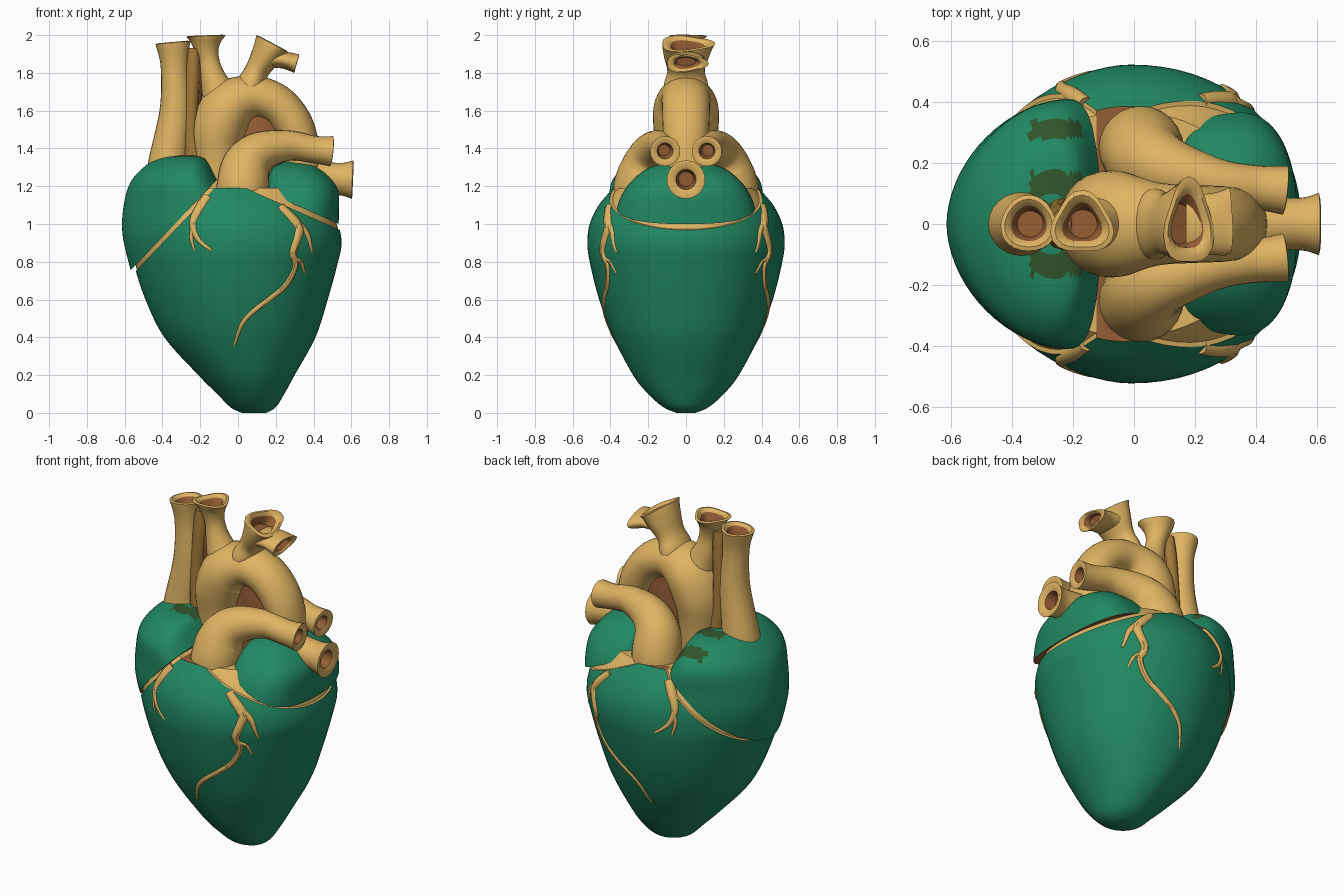
import bpy, bmesh, math
from mathutils import Vector

if "Cube" in bpy.data.objects:
    bpy.data.objects.remove(bpy.data.objects["Cube"])


def material(name, rgb):
    m = bpy.data.materials.new(name)
    m.diffuse_color = (*rgb, 1)
    m.use_nodes = True
    m.node_tree.nodes["Principled BSDF"].inputs["Base Color"].default_value = m.diffuse_color
    return m


GREEN = material("muscle green", (0.015, 0.25, 0.125))
TAN = material("vessel tan", (0.75, 0.46, 0.125))
BROWN = material("inner brown", (0.30, 0.11, 0.035))
OCHRE = material("tissue ochre", (0.36, 0.19, 0.04))
OLIVE = material("root olive", (0.03, 0.09, 0.025))


def spline(rows, sub):
    """Smooth curve through rows of any width."""
    out = []
    for i in range(len(rows) - 1):
        p = [rows[max(0, min(len(rows) - 1, i + k))] for k in (-1, 0, 1, 2)]
        for s in range(sub):
            t = s / sub
            out.append(tuple(0.5 * (2 * b + (c - a) * t + (2 * a - 5 * b + 4 * c - d) * t * t
                                    + (3 * b - a - 3 * c + d) * t ** 3)
                             for a, b, c, d in zip(*p)))
    out.append(tuple(rows[-1]))
    return out


def skin(rings, mat_rule=lambda i: 0):
    """Bridge rings of points into a capped skin."""
    bm = bmesh.new()
    vr = [[bm.verts.new(p) for p in r] for r in rings]
    n = len(vr[0])
    for i in range(len(vr) - 1):
        for j in range(n):
            k = (j + 1) % n
            f = bm.faces.new((vr[i][j], vr[i][k], vr[i + 1][k], vr[i + 1][j]))
            f.material_index = mat_rule(i)
    bm.faces.new(vr[0][::-1])
    f = bm.faces.new(vr[-1])
    f.material_index = mat_rule(len(vr) - 1)
    return bm


def finish(bm, name, mats, angle=45):
    bmesh.ops.recalc_face_normals(bm, faces=bm.faces[:])
    me = bpy.data.meshes.new(name)
    bm.to_mesh(me)
    bm.free()
    for m in mats:
        me.materials.append(m)
    for p in me.polygons:
        p.use_smooth = True
    me.set_sharp_from_angle(angle=math.radians(angle))
    ob = bpy.data.objects.new(name, me)
    bpy.context.collection.objects.link(ob)
    return ob


def tube(name, rows, ys=1.0, hollow=True, sub=6, n=24, wave=0.0, mat=TAN, bore=0.55):
    """Sweep a round section along rows of x, y, z, radius; optional open mouth."""
    pts = spline(rows, sub) if sub > 1 else rows
    rings = []

    def ring(c, t, r, w):
        side = (Vector((0, 1, 0)) - t * t.y).normalized()
        up = t.cross(side)
        res = []
        for j in range(n):
            a = math.tau * j / n
            q = r * (1 + w * math.cos(3 * a))
            res.append(c + side * (q * ys * math.cos(a)) + up * (q * math.sin(a)))
        return res

    for i, p in enumerate(pts):
        a, b = pts[max(0, i - 1)], pts[min(len(pts) - 1, i + 1)]
        t = (Vector(b[:3]) - Vector(a[:3])).normalized()
        c, r = Vector(p[:3]), p[3]
        rings.append(ring(c, t, r, wave * (i / (len(pts) - 1)) ** 6))
    lip = len(rings)
    if hollow:
        rings.append(ring(c + t * r * 0.04, t, r * 0.85, wave))
        rings.append(ring(c - t * r * 0.12, t, r * (bore + 0.08), wave))
        rings.append(ring(c - t * r * 0.7, t, r * bore * 0.85, 0))
    return finish(skin(rings, lambda i: int(hollow and i > lip)), name, [mat, BROWN])


def lobe(rows, inset=0.0, power=(2.1, 2.1), sub=5, n=72, mid=0.5):
    """Loft plan sections of z, x min, x max, half depth; power is for the +x and -x halves."""
    rings = []
    for z, x0, x1, y in spline(rows, sub):
        cx, r = x0 + (x1 - x0) * mid, []
        for j in range(n):
            c, s = math.cos(math.tau * j / n), math.sin(math.tau * j / n)
            rx, e = (x1 - cx, 2 / power[0]) if c > 0 else (cx - x0, 2 / power[1])
            r.append((cx + (rx - inset * 0.5) * math.copysign(abs(c) ** e, c),
                      (y - inset) * math.copysign(abs(s) ** e, s), z))
        rings.append(r)
    return skin(rings)


def cut(bm, point, normal, shift):
    """Remove everything on the normal's side and close the cut."""
    nv = Vector(normal).normalized()
    res = bmesh.ops.bisect_plane(bm, geom=bm.verts[:] + bm.edges[:] + bm.faces[:],
                                 plane_co=Vector(point) + nv * shift, plane_no=nv,
                                 clear_outer=True)
    edges = [e for e in res["geom_cut"] if isinstance(e, bmesh.types.BMEdge)]
    for f in bmesh.ops.holes_fill(bm, edges=edges, sides=0)["faces"]:
        f.material_index = 1


# Groove planes between ventricles and the two atria
RP, RN = (-0.54, 0, 0.77), Vector((-0.43, 0, 0.41))
LP, LN = (0.17, 0, 1.15), Vector((0.16, 0, 0.36))

BODY = [(0, 0.02, 0.15, 0.05), (0.03, -0.04, 0.2, 0.12), (0.1, -0.11, 0.245, 0.2),
        (0.2, -0.21, 0.30, 0.28), (0.4, -0.39, 0.41, 0.385), (0.6, -0.49, 0.475, 0.46),
        (0.8, -0.555, 0.53, 0.51), (0.9, -0.57, 0.548, 0.522), (1.0, -0.57, 0.53, 0.51),
        (1.1, -0.54, 0.48, 0.462), (1.19, -0.48, 0.42, 0.385)]
POWER = (2.1, 1.8)

# Ventricles
bm = lobe(BODY, power=POWER)
for f in bm.faces:
    if min(v.co.z for v in f.verts) > 1.185:
        f.material_index = 2
cut(bm, RP, RN, -0.012)
cut(bm, LP, LN, -0.016)
finish(bm, "ventricles", [GREEN, TAN, BROWN])

# Tan core seen in the grooves
finish(lobe(BODY[4:], 0.016, POWER), "groove_core", [TAN])

# Right atrium, widest towards the vessels, with an olive patch at the vessel roots
bm = lobe([(0.68, -0.54, 0.0, 0.34), (0.77, -0.572, 0.0, 0.37), (0.95, -0.612, 0.0, 0.41),
           (1.1, -0.605, -0.02, 0.41), (1.22, -0.57, -0.1, 0.395), (1.3, -0.5, -0.14, 0.33),
           (1.345, -0.43, -0.17, 0.24), (1.362, -0.36, -0.22, 0.1)], power=(2.4, 1.85), mid=0.68)
cut(bm, RP, -RN, -0.01)
for f in bm.faces:
    c = f.calc_center_median()
    if c.z > 1.25 and -0.34 < c.x < -0.17 and (0.08 < abs(c.y) < 0.17 or 0.28 < c.y < 0.34):
        f.material_index = 2
finish(bm, "right_atrium", [GREEN, BROWN, OLIVE])

# Left atrium
bm = lobe([(0.94, 0.1, 0.53, 0.39), (1.08, 0.13, 0.535, 0.368), (1.18, 0.145, 0.53, 0.325),
           (1.25, 0.16, 0.485, 0.265), (1.3, 0.185, 0.42, 0.19), (1.33, 0.25, 0.36, 0.08)],
          power=(2.5, 4.5), mid=0.44)
cut(bm, LP, -LN, -0.01)
finish(bm, "left_atrium", [GREEN, BROWN])

# Aortic arch and its branches
tube("aortic_arch", [(-0.1, 0, 1.12, 0.11), (-0.11, 0, 1.35, 0.125), (-0.1, 0, 1.5, 0.145),
                     (-0.04, 0, 1.62, 0.145), (0.08, 0, 1.67, 0.115), (0.2, 0, 1.635, 0.108),
                     (0.29, 0, 1.53, 0.105), (0.33, 0, 1.4, 0.1), (0.34, 0, 1.22, 0.1)],
     ys=1.18, hollow=False, n=32)
tube("arch_branch_right", [(-0.09, 0, 1.66, 0.1), (-0.135, 0, 1.78, 0.068), (-0.155, 0, 1.87, 0.055),
                           (-0.167, 0, 1.94, 0.07), (-0.17, 0, 1.995, 0.1)], wave=0.12)
tube("arch_branch_left", [(0.04, 0, 1.64, 0.075), (0.07, 0, 1.74, 0.075), (0.1, 0, 1.81, 0.064),
                          (0.14, 0, 1.88, 0.076), (0.18, 0, 1.955, 0.09)], ys=1.55, wave=0.12)
tube("arch_branch_stub", [(0.17, 0, 1.87, 0.045), (0.24, 0, 1.868, 0.045), (0.31, 0, 1.85, 0.05)],
     ys=2.2, wave=0.1)

# Vena cava and the web beside it
tube("vena_cava", [(-0.37, 0, 1.2, 0.125), (-0.368, 0, 1.33, 0.106), (-0.33, 0, 1.6, 0.085),
                   (-0.335, 0, 1.83, 0.074), (-0.345, 0, 1.96, 0.092)], wave=0.04)
for name, y, mat in (("web_core", 0, BROWN), ("web_front", -0.035, OCHRE), ("web_back", 0.035, OCHRE)):
    x = 0.0 if mat == BROWN else -0.015
    tube("vessel_" + name, [(-0.2 + x, y, 1.2, 0.06), (-0.235 + x, y, 1.5, 0.04),
                            (-0.225 + x, y * 0.6, 1.8, 0.04), (-0.235, y * 0.5, 1.93, 0.03)],
         ys=1.0, hollow=False, mat=mat, n=12)

# Dark tissue closing the space under the arch
tube("arch_web", [(0.12, 0, 1.15, 0.14), (0.12, 0, 1.4, 0.14), (0.12, 0, 1.6, 0.12)],
     ys=0.5, hollow=False, mat=BROWN, n=16)

# Pulmonary vein pointing sideways
tube("pulmonary_vein", [(0.36, 0, 1.25, 0.09), (0.5, 0, 1.24, 0.085), (0.56, 0, 1.237, 0.088),
                        (0.605, 0, 1.235, 0.102)], bore=0.45)


def body_y(x, z):
    """Half depth of the ventricles at x, z."""
    rows = spline(BODY, 5)
    a, b = next((a, b) for a, b in zip(rows, rows[1:]) if b[0] >= z)
    t = (z - a[0]) / (b[0] - a[0])
    _, x0, x1, y = [p + (q - p) * t for p, q in zip(a, b)]
    u, e = (2 * x - x0 - x1) / (x1 - x0), POWER[0] if 2 * x > x0 + x1 else POWER[1]
    return y * (1 - min(1, abs(u)) ** e) ** (1 / e)


# Coronary arteries as x, z, radius
CORONARY = {
    "main_left": [(0.22, 1.09, 0.026), (0.31, 0.99, 0.034), (0.31, 0.93, 0.028),
                  (0.285, 0.85, 0.026), (0.3, 0.78, 0.02), (0.25, 0.68, 0.02), (0.17, 0.61, 0.018),
                  (0.08, 0.54, 0.018), (0.02, 0.47, 0.014), (-0.02, 0.36, 0.008)],
    "side_left": [(0.31, 1.0, 0.024), (0.36, 0.95, 0.018), (0.39, 0.85, 0.008)],
    "low_left": [(0.28, 0.82, 0.016), (0.33, 0.8, 0.012), (0.35, 0.74, 0.007)],
    "main_right": [(-0.16, 1.14, 0.028), (-0.2, 1.08, 0.03), (-0.235, 1.0, 0.024),
                   (-0.21, 0.92, 0.016), (-0.14, 0.86, 0.008)],
    "side_right": [(-0.23, 0.99, 0.018), (-0.245, 0.93, 0.013), (-0.23, 0.86, 0.007)],
}

# Front and back copies
for sign, side in ((-1, "front"), (1, "back")):
    trunk = [(0.02, 0.25, 1.1, 0.135), (0.025, 0.245, 1.2, 0.138), (0.045, 0.21, 1.31, 0.128),
             (0.12, 0.175, 1.385, 0.105), (0.27, 0.135, 1.415, 0.08), (0.4, 0.12, 1.395, 0.072),
             (0.495, 0.11, 1.385, 0.08)]
    tube("pulmonary_trunk_" + side, [(x, sign * y, z, r) for x, y, z, r in trunk], bore=0.45)
    for name, rows in CORONARY.items():
        tube(f"coronary_{name}_{side}",
             [(x, sign * (body_y(x, z) - 0.6 * r), z, r) for x, z, r in spline(rows, 5)],
             hollow=False, sub=1, n=8)
